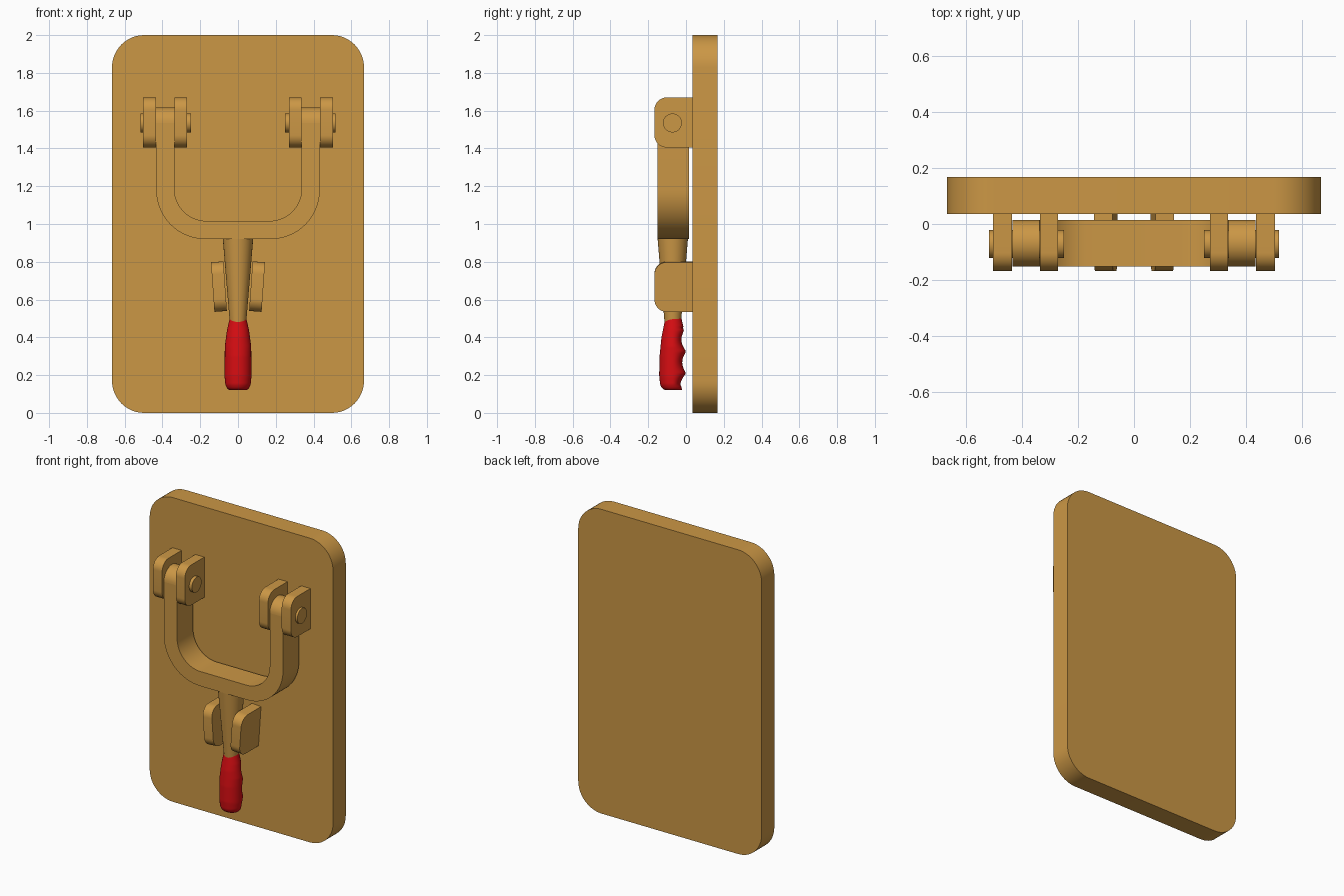
import bpy, bmesh, math
from mathutils import Matrix, Vector

if "Cube" in bpy.data.objects:
    bpy.data.objects.remove(bpy.data.objects["Cube"])


def material(name, col):
    m = bpy.data.materials.new(name)
    m.diffuse_color = (*col, 1)
    m.use_nodes = True
    m.node_tree.nodes["Principled BSDF"].inputs["Base Color"].default_value = m.diffuse_color
    return m


TAN = material("tan_orange", (0.60, 0.31, 0.06))
RED = material("red", (0.68, 0.004, 0.006))


def finish(name, bm, mat):
    bmesh.ops.recalc_face_normals(bm, faces=bm.faces[:])
    me = bpy.data.meshes.new(name)
    bm.to_mesh(me)
    bm.free()
    me.materials.append(mat)
    ob = bpy.data.objects.new(name, me)
    bpy.context.collection.objects.link(ob)
    bpy.ops.object.select_all(action='DESELECT')
    ob.select_set(True)
    bpy.context.view_layer.objects.active = ob
    bpy.ops.object.shade_smooth_by_angle(angle=math.radians(30))
    return ob


def arc(cx, cy, r, a0, a1, n=12):
    return [(cx + r * math.cos(math.radians(a0 + (a1 - a0) * i / n)),
             cy + r * math.sin(math.radians(a0 + (a1 - a0) * i / n))) for i in range(n + 1)]


def prism(name, pts, axis, a, b, mat=TAN, matrix=None):
    """Extrude an outline: axis 'y' takes (x, z) points, axis 'x' takes (y, z)."""
    bm = bmesh.new()
    place = (lambda p, d: (p[0], d, p[1])) if axis == 'y' else (lambda p, d: (d, p[0], p[1]))
    lo = [bm.verts.new(place(p, a)) for p in pts]
    hi = [bm.verts.new(place(p, b)) for p in pts]
    bm.faces.new(lo)
    bm.faces.new(hi[::-1])
    n = len(pts)
    for i in range(n):
        bm.faces.new((lo[i], lo[(i + 1) % n], hi[(i + 1) % n], hi[i]))
    if matrix:
        bm.transform(matrix)
    return finish(name, bm, mat)


def loft(name, rings, mat):
    bm = bmesh.new()
    rs = [[bm.verts.new(p) for p in r] for r in rings]
    n = len(rs[0])
    for r, s in zip(rs, rs[1:]):
        for i in range(n):
            bm.faces.new((r[i], r[(i + 1) % n], s[(i + 1) % n], s[i]))
    bm.faces.new(rs[0])
    bm.faces.new(rs[-1])
    return finish(name, bm, mat)


# Backing plate with rounded corners
W, R = 0.667, 0.17
prism("back_plate", arc(W - R, 2 - R, R, 0, 90) + arc(R - W, 2 - R, R, 90, 180)
      + arc(R - W, R, R, 180, 270) + arc(W - R, R, R, 270, 360), 'y', 0.035, 0.167)


def lug_outline(z0, z1, r=0.065, front=-0.167, back=0.037):
    return ([(back, z0), (back, z1)] + arc(front + r, z1 - r, r, 90, 180)
            + arc(front + r, z0 + r, r, 180, 270))


# Hinges: two lugs and a pin on each side, with the rounded arm ends
PY, PZ = -0.068, 1.535
for s, side in ((-1, "left"), (1, "right")):
    for x0, x1, pos in ((0.27, 0.335, "inner"), (0.435, 0.502, "outer")):
        prism(f"{side}_{pos}_hinge_lug", lug_outline(1.405, 1.67), 'x', s * x0, s * x1)
    prism(f"{side}_hinge_pin", arc(-0.072, PZ, 0.05, 0, 360, 32)[:-1], 'x', s * 0.25, s * 0.517)
    prism(f"{side}_arm_end", arc(PY, PZ, 0.083, 0, 180, 20), 'x', s * 0.337, s * 0.433)
    # Slanted lower spring clip
    zc = 0.668
    tilt = (Matrix.Translation(Vector((s * 0.101, 0, zc)))
            @ Matrix.Rotation(s * math.radians(4), 4, 'Y')
            @ Matrix.Translation(Vector((0, 0, -zc))))
    prism(f"{side}_clip_lug", lug_outline(0.537, 0.80), 'x', -0.033, 0.033, TAN, tilt)

# U-shaped bail arm
XO, XI, RO, RI = 0.433, 0.337, 0.26, 0.17
outer = arc(RO - XO, 0.92 + RO, RO, 180, 270, 16) + arc(XO - RO, 0.92 + RO, RO, 270, 360, 16)
inner = arc(XI - RI, 1.016 + RI, RI, 360, 270, 16) + arc(RI - XI, 1.016 + RI, RI, 270, 180, 16)
prism("bail_arm", [(-XO, PZ)] + outer + [(XO, PZ), (XI, PZ)] + inner + [(-XI, PZ)],
      'y', PY - 0.083, PY + 0.083)

# Tapered stem
loft("handle_stem", [[(x, y, z) for x, y in arc(0, -0.07, r, 0, 360, 32)[:-1]]
                     for z, r in ((0.46, 0.042), (0.93, 0.081))], TAN)


# Grip with finger scallops on the rear side
def lerp(table, z):
    for (z0, v0), (z1, v1) in zip(table, table[1:]):
        if z <= z1:
            return v0 + (v1 - v0) * (z - z0) / (z1 - z0)
    return table[-1][1]


half_w = [(0.12, 0.045), (0.13, 0.058), (0.15, 0.067), (0.19, 0.071), (0.35, 0.070),
          (0.44, 0.058), (0.50, 0.044), (0.55, 0.028)]
front_y = [(0.12, -0.110), (0.13, -0.127), (0.15, -0.137), (0.20, -0.142), (0.30, -0.140),
           (0.40, -0.130), (0.50, -0.110), (0.55, -0.100)]
back_y = [(0.12, -0.022), (0.14, -0.012), (0.21, 0.0), (0.33, 0.0), (0.43, -0.008),
          (0.50, -0.024), (0.55, -0.040)]
rings = []
for k in range(65):
    z = 0.12 + 0.43 * k / 64
    w, f, b = lerp(half_w, z), lerp(front_y, z), lerp(back_y, z)
    if 0.12 < z < 0.45:
        b -= 0.020 * abs(math.sin(math.pi * (z - 0.21) / 0.115)) * min(1, (z - 0.12) / 0.03)
    ring = []
    for i in range(32):
        t = 2 * math.pi * i / 32
        sy = math.sin(t)
        ring.append((w * math.cos(t), -0.07 + sy * ((b + 0.07) if sy > 0 else (-0.07 - f)), z))
    rings.append(ring)
loft("red_grip", rings, RED)
